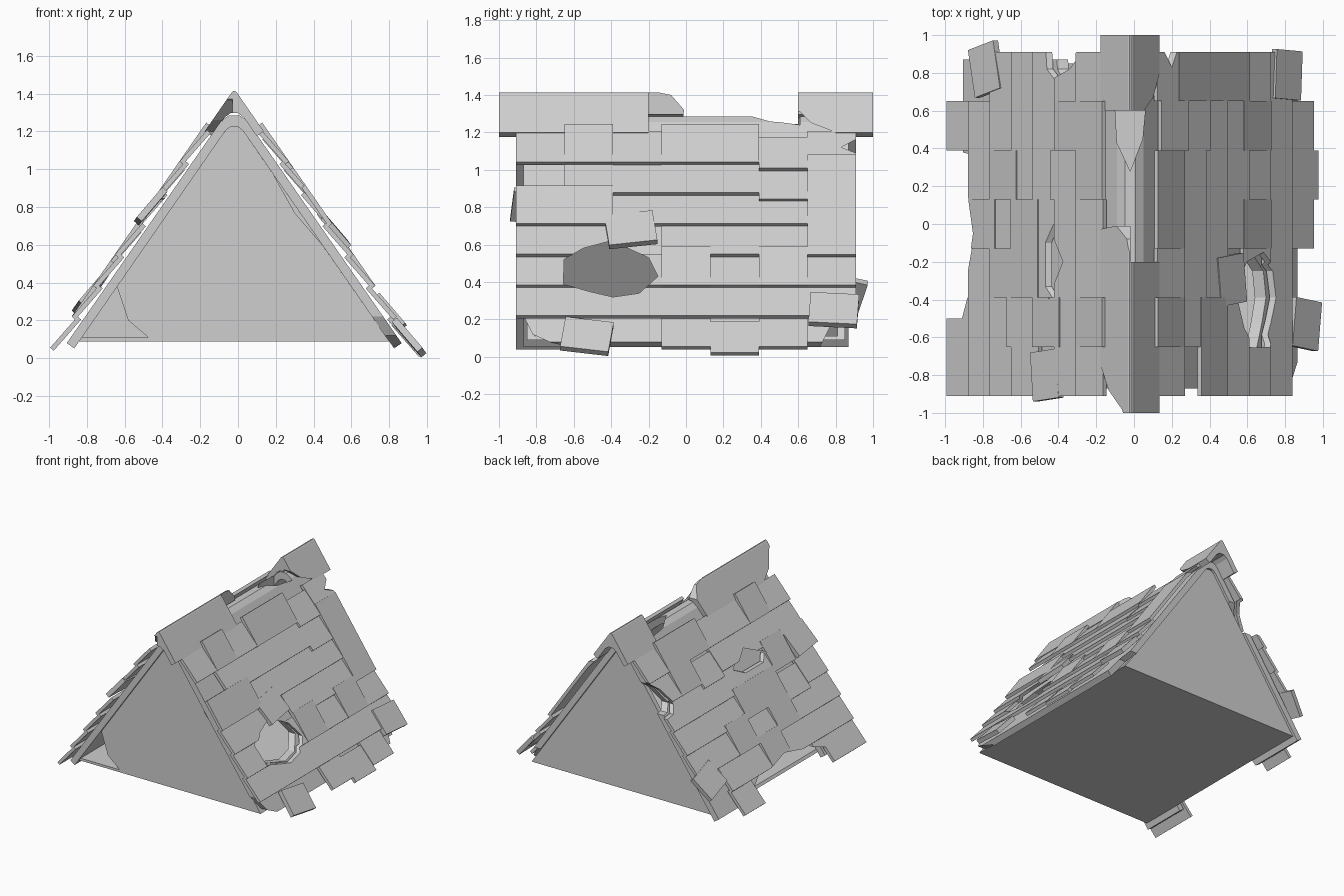
import bpy, bmesh, math, random
from mathutils import Matrix, Vector

random.seed(4)
if "Cube" in bpy.data.objects:
    bpy.data.objects.remove(bpy.data.objects["Cube"])

CX, TAN = -0.02, 1.44            # ridge position and roof pitch
ANG = math.atan(TAN)
COS, SIN = math.cos(ANG), math.sin(ANG)
TOP = 1.458                      # apex of the outer shingle line

grey = bpy.data.materials.new("stone_grey")
grey.use_nodes = True
grey.diffuse_color = (0.62, 0.62, 0.62, 1)
grey.node_tree.nodes["Principled BSDF"].inputs["Base Color"].default_value = (0.62, 0.62, 0.62, 1)


def finish(name, bm):
    bmesh.ops.recalc_face_normals(bm, faces=bm.faces)
    mesh = bpy.data.meshes.new(name)
    bm.to_mesh(mesh)
    bm.free()
    mesh.materials.append(grey)
    obj = bpy.data.objects.new(name, mesh)
    bpy.context.collection.objects.link(obj)
    return obj


def prism(name, pts, axis, a, b):
    """Extrude a flat outline along an axis from a to b."""
    def place(p, d):
        return {"x": (d, p[0], p[1]), "y": (p[0], d, p[1]), "z": (p[0], p[1], d)}[axis]
    bm = bmesh.new()
    ends = [[bm.verts.new(place(p, d)) for p in pts] for d in (a, b)]
    bm.faces.new(ends[0])
    bm.faces.new(ends[1][::-1])
    for i in range(len(pts)):
        j = (i + 1) % len(pts)
        bm.faces.new((ends[0][i], ends[0][j], ends[1][j], ends[1][i]))
    return finish(name, bm)


def chevron(apex, thick, foot, blunt_out, blunt_in):
    """Outline of a bent sheet; its ends are square to the slope."""
    fx = (apex - foot) / TAN
    low = apex - thick / COS
    outer = [(fx, foot), (blunt_out, apex - blunt_out * TAN), (blunt_out * .4, apex - blunt_out)]
    inner = [(blunt_in * .4, low - blunt_in), (blunt_in, low - blunt_in * TAN),
             (fx - thick * SIN, foot - thick * COS)]
    pts = [(CX - x, z) for x, z in outer] + [(CX + x, z) for x, z in outer[::-1]]
    return pts + [(CX + x, z) for x, z in inner[::-1]] + [(CX - x, z) for x, z in inner]


def slab(name, side, y, s, depth, size, tilt=0, spin=0):
    """A shingle lying on one slope, s measured down from the ridge."""
    t = Vector((side * COS, 0, -SIN))
    n = Vector((side * SIN, 0, COS))
    pos = Vector((CX, y, TOP)) + t * s + n * depth
    frame = Matrix((t, (0, side, 0), n)).transposed().to_4x4()
    turn = Matrix.Rotation(spin, 4, "Z") @ Matrix.Rotation(-tilt, 4, "Y")
    bm = bmesh.new()
    bmesh.ops.create_cube(bm, size=1)
    bmesh.ops.scale(bm, vec=size, verts=bm.verts)
    bmesh.ops.transform(bm, matrix=Matrix.Translation(pos) @ frame @ turn, verts=bm.verts)
    return finish(name, bm)


# Roof deck, floor and end walls
deck = prism("roof_deck", chevron(1.355, .0485, .08, .07, .045), "y", -.87, .87)


def wall_x(z):
    return (1.27 - z) / TAN


tip = [(CX - .045, 1.205), (CX - .02, 1.225), (CX + .02, 1.225), (CX + .045, 1.205)]
prism("floor", [(CX - wall_x(.09), .09), (CX + wall_x(.09), .09),
                (CX + wall_x(.11), .11), (CX - wall_x(.11), .11)], "y", -.85, .85)
foot_r = (CX + wall_x(.09), .09)
prism("back_wall", [(CX - wall_x(.09), .09)] + tip + [foot_r], "y", .81, .85)
prism("front_wall", [(-.45, .09), (-.58, .2), (-.64, .38)] + tip +
      [(.188, .97), (.30, .77), (.445, .6), foot_r], "y", -.85, -.81)

# Shingle courses on both slopes, with gaps where pieces have fallen
missing = {
    1: {(6, 0), (6, 1), (6, 2), (6, 6), (3, 2), (1, 0)},
    -1: {(6, 2), (6, 3), (6, 4), (6, 6), (5, 6), (2, 0)},
}
dropped = {1: {(0, 5), (1, 5), (6, 4)}, -1: {(3, 1), (1, 4)}}
shingles = []
for side in (1, -1):
    for row in range(7):
        for col in range(7):
            if (row, col) in missing[side]:
                continue
            drop = .04 if (row, col) in dropped[side] else 0
            proud = random.random() < .22        # some lie flat on top of their neighbours
            length = .25 if proud else .22
            s = (TOP - 1.04) / SIN + .2 * row + drop - length / 2
            shingles.append(slab("shingle", side, -.78 + .26 * col, s,
                                 -.012 if proud else -.025,
                                 (length, .26, .025), 0 if proud else .025 / length))

# Loose shingles: side, y, centre height, spin
for side, y, z, spin in ((1, -.295, .685, .13), (1, -.53, .115, -.14), (1, .79, .255, -.06),
                         (-1, .82, .35, .25), (-1, -.8, .81, .1)):
    slab("loose_shingle", side, y, (TOP - z) / SIN, -.01, (.21, .26, .035), .1, spin)

# Ridge caps
cap_outline = chevron(1.425, .045, 1.2, .012, .05)
front_cap = prism("front_ridge_cap", cap_outline, "y", -1, 0)
back_cap = prism("back_ridge_cap", cap_outline, "y", .6, 1)

# Breakage: cutters and the parts each one bites
cutters = []


def bite(targets, pts, axis, a, b):
    cut = prism("cutter", pts, axis, a, b)
    cut.hide_render = True
    cutters.append(cut)
    lo = [min(v.co[i] for v in cut.data.vertices) for i in range(3)]
    hi = [max(v.co[i] for v in cut.data.vertices) for i in range(3)]
    for obj in targets:
        co = [v.co for v in obj.data.vertices]
        if all(min(c[i] for c in co) < hi[i] and max(c[i] for c in co) > lo[i] for i in range(3)):
            mod = obj.modifiers.new("break", "BOOLEAN")
            mod.operation, mod.solver, mod.object = "DIFFERENCE", "EXACT", cut


roof = shingles + [deck]
# hole in the right slope
bite(roof, [(-.655, .39), (-.652, .52), (-.55, .58), (-.4, .62), (-.2, .53), (-.15, .43),
            (-.25, .34), (-.39, .32), (-.52, .35)], "x", .1, 1.2)
# bitten left eave
bite(roof, [(-.5, -.1), (-.5, .15), (-.3, .21), (-.05, .26), (.2, .21), (.37, .13), (.41, -.1)],
     "x", -1.2, -.3)
# broken patches on the left slope
bite(shingles, [(-.4, .84), (-.2, .93), (.0, .84), (-.1, .79), (-.33, .79)], "x", -.9, -.1)
bite(roof, [(.96, 1.09), (.82, .97), (.76, .85), (.82, .8), (.96, .79)], "x", -.9, -.1)
# right corners
bite(roof, [(.96, .27), (.78, .18), (.72, .06), (.7, -.05), (.96, -.05)], "x", .3, 1.2)
bite([deck], [(-.95, .27), (-.87, .22), (-.82, .12), (-.72, .075), (-.65, .06), (-.65, -.05),
              (-.95, -.05)], "x", .3, 1.2)
bite(shingles, [(.96, 1.19), (.83, 1.12), (.96, 1.07)], "x", .05, .6)
# opening along the ridge
bite([deck], [(-.1, .61), (.06, .61), (.045, .45), (-.02, .28), (-.09, .43)], "z", 1, 1.6)
# chipped caps
bite([front_cap], [(-.2, 1.1), (-.2, 1.5), (.1, 1.5), (.1, 1.1)], "x", CX + .001, .5)
bite([front_cap], [(-.2, 1.5), (-.2, 1.424), (-.08, 1.4), (-.01, 1.32), (-.04, 1.1),
                   (.1, 1.1), (.1, 1.5)], "x", -.5, CX + .02)
bite([front_cap], [(-1.05, 1.1), (-1.05, 1.4), (-.98, 1.36), (-.88, 1.26), (-.75, 1.2),
                   (-.7, 1.1)], "x", -.5, CX - .01)
bite([back_cap], [(.55, 1.33), (.61, 1.31), (.67, 1.25), (.8, 1.2), (.8, 1.1), (.55, 1.1)],
     "x", CX + .01, .5)

# Bake the breakage and drop the cutters
bpy.context.view_layer.update()
graph = bpy.context.evaluated_depsgraph_get()
baked = [(o, bpy.data.meshes.new_from_object(o.evaluated_get(graph)))
         for o in roof + [front_cap, back_cap] if o.modifiers]
for obj, mesh in baked:
    obj.modifiers.clear()
    obj.data = mesh
    if not mesh.polygons:
        bpy.data.objects.remove(obj)
for cut in cutters:
    bpy.data.objects.remove(cut)
